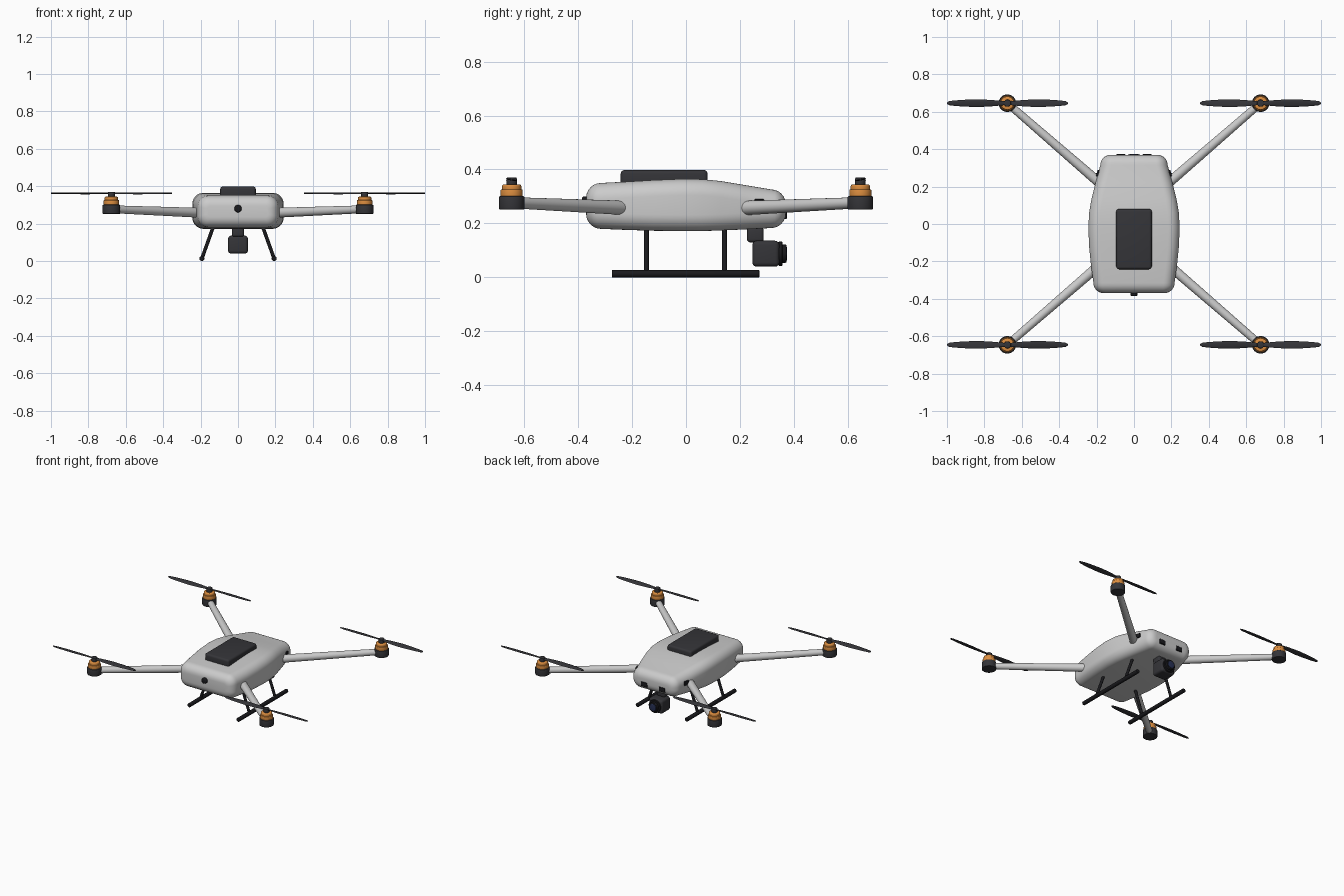
import bpy, bmesh
from math import sin, cos, pi, radians
from mathutils import Vector, Matrix

if "Cube" in bpy.data.objects:
    bpy.data.objects.remove(bpy.data.objects["Cube"])


def mat(name, r, g, b):
    m = bpy.data.materials.new(name)
    m.diffuse_color = (r, g, b, 1)
    m.use_nodes = True
    m.node_tree.nodes["Principled BSDF"].inputs["Base Color"].default_value = m.diffuse_color
    return m


SHELL = mat("shell_grey", 0.72, 0.72, 0.73)
DARK = mat("dark_plastic", 0.035, 0.035, 0.04)
BLACK = mat("black", 0.01, 0.01, 0.012)
ORANGE = mat("orange", 0.72, 0.27, 0.05)
GLASS = mat("lens_blue", 0.02, 0.03, 0.09)


def finish(name, bm, material):
    bmesh.ops.recalc_face_normals(bm, faces=bm.faces)
    me = bpy.data.meshes.new(name)
    bm.to_mesh(me)
    bm.free()
    me.materials.append(material)
    ob = bpy.data.objects.new(name, me)
    bpy.context.collection.objects.link(ob)
    return ob


def box(name, center, size, material, bevel=0.0, rot=0.0):
    bm = bmesh.new()
    m = Matrix.Translation(center) @ Matrix.Rotation(rot, 4, 'Z') @ Matrix.Diagonal((*size, 1))
    bmesh.ops.create_cube(bm, size=1, matrix=m)
    if bevel:
        bmesh.ops.bevel(bm, geom=bm.edges[:], offset=bevel, segments=4, profile=0.5, affect='EDGES')
    return finish(name, bm, material)


def rod(name, a, b, r1, material, r2=None, bevel=0.0, seg=32):
    a, b = Vector(a), Vector(b)
    d = b - a
    bm = bmesh.new()
    m = Matrix.Translation((a + b) / 2) @ d.to_track_quat('Z', 'Y').to_matrix().to_4x4()
    bmesh.ops.create_cone(bm, cap_ends=True, segments=seg, radius1=r1,
                          radius2=r1 if r2 is None else r2, depth=d.length, matrix=m)
    if bevel:
        rims = [e for e in bm.edges if any(len(f.verts) > 4 for f in e.link_faces)]
        bmesh.ops.bevel(bm, geom=rims, offset=bevel, segments=3, profile=0.5, affect='EDGES')
    return finish(name, bm, material)


def loft(name, rings, material):
    bm = bmesh.new()
    vs = [[bm.verts.new(p) for p in ring] for ring in rings]
    n = len(vs[0])
    for p, q in zip(vs, vs[1:]):
        for i in range(n):
            bm.faces.new((p[i], p[(i + 1) % n], q[(i + 1) % n], q[i]))
    bm.faces.new(vs[0])
    bm.faces.new(vs[-1])
    return finish(name, bm, material)


# Body shell: rounded-rectangle sections lofted along y, with rounded ends
def section(y, w, z0, z1, inset=0.0):
    r = 0.06 - 0.8 * inset
    w, z0, z1 = w - inset, z0 + inset, z1 - inset
    pts = []
    for k, (cx, cz) in enumerate([(w - r, z1 - r), (-w + r, z1 - r), (-w + r, z0 + r), (w - r, z0 + r)]):
        for i in range(9):
            a = (k + i / 8) * pi / 2
            pts.append((cx + r * cos(a), y, cz + r * sin(a)))
    return pts


KEYS = [(-0.315, 0.217, 0.180, 0.350), (-0.22, 0.230, 0.176, 0.355), (-0.12, 0.240, 0.173, 0.361),
        (-0.02, 0.244, 0.172, 0.365), (0.06, 0.240, 0.172, 0.364), (0.13, 0.228, 0.174, 0.357),
        (0.22, 0.206, 0.178, 0.342), (0.315, 0.180, 0.183, 0.326)]
R = 0.055
steps = [i * pi / 12 for i in range(1, 7)]
rings = [section(KEYS[0][0] - R * sin(a), *KEYS[0][1:], inset=R * (1 - cos(a))) for a in reversed(steps)]
rings += [section(*k) for k in KEYS]
rings += [section(KEYS[-1][0] + R * sin(a), *KEYS[-1][1:], inset=R * (1 - cos(a))) for a in steps]
loft("body_shell", rings, SHELL)

# Battery, power button and sensors
box("battery", (0, -0.081, 0.365), (0.19, 0.322, 0.066), DARK, 0.014)
rod("power_button", (0, -0.35, 0.28), (0, -0.386, 0.28), 0.02, BLACK, bevel=0.008)
for s in (-1, 1):
    box("vision_sensor", (s * 0.07, 0.362, 0.232), (0.048, 0.024, 0.032), BLACK, 0.004)
    box("side_sensor", (s * 0.189, 0.27, 0.275), (0.02, 0.035, 0.03), BLACK, 0.003, s * radians(14))


# Propeller: thin lens-shaped blade sections along x, twisted about the hub
def propeller(name, x, y, z, spin):
    L = 0.323
    half = [(0.02, 0.022), (0.08, 0.034), (0.15, 0.042), (0.22, 0.038), (0.28, 0.030), (0.312, 0.022), (L, 0.008)]
    stations = [(-t, c) for t, c in reversed(half)] + half
    rings = []
    for t, c in stations:
        ang = radians(14 - 20 * abs(t)) * (1 if t > 0 else -1) * spin
        ring = []
        for i in range(10):
            a = i * pi / 5
            u, v = c / 2 * cos(a), 0.0032 * sin(a)
            ring.append((x + t, y + u * cos(ang) - v * sin(ang), z + u * sin(ang) + v * cos(ang)))
        rings.append(ring)
    loft(name, rings, DARK)


# Four arms with motors and propellers
for sx in (-1, 1):
    for sy in (-1, 1):
        x, y = sx * 0.677, sy * 0.646
        rod("arm", (sx * 0.15, sy * 0.19, 0.256), (x, y, 0.277), 0.027, SHELL, 0.0205)
        rod("motor_base", (x, y, 0.252), (x, y, 0.301), 0.047, DARK, bevel=0.004)
        rod("motor_bell", (x, y, 0.298), (x, y, 0.326), 0.041, ORANGE, bevel=0.003)
        rod("motor_cap", (x, y, 0.32), (x, y, 0.344), 0.036, ORANGE, bevel=0.006)
        rod("propeller_hub", (x, y, 0.34), (x, y, 0.37), 0.019, DARK, bevel=0.003)
        propeller("propeller", x, y, 0.362, sx * sy)

# Landing gear
for s in (-1, 1):
    rod("skid", (s * 0.193, -0.275, 0.0135), (s * 0.193, 0.272, 0.0135), 0.0135, BLACK, bevel=0.003)
    for y in (-0.147, 0.143):
        rod("strut", (s * 0.128, y, 0.195), (s * 0.193, y, 0.0135), 0.0095, BLACK)

# Gimbal camera, facing +y
box("gimbal_mount", (0, 0.257, 0.158), (0.064, 0.062, 0.056), DARK, 0.012)
box("camera_body", (0, 0.296, 0.088), (0.106, 0.1, 0.096), DARK, 0.016)
rod("lens_barrel", (0, 0.33, 0.088), (0, 0.372, 0.088), 0.034, BLACK, bevel=0.004)
rod("lens_ring", (0, 0.343, 0.088), (0, 0.357, 0.088), 0.045, BLACK, bevel=0.003)
rod("lens_glass", (0, 0.36, 0.088), (0, 0.375, 0.088), 0.025, GLASS, bevel=0.003)

# Smooth shading with crisp edges
for ob in bpy.context.scene.objects:
    ob.select_set(True)
    bpy.context.view_layer.objects.active = ob
bpy.ops.object.shade_smooth_by_angle(angle=radians(35))
